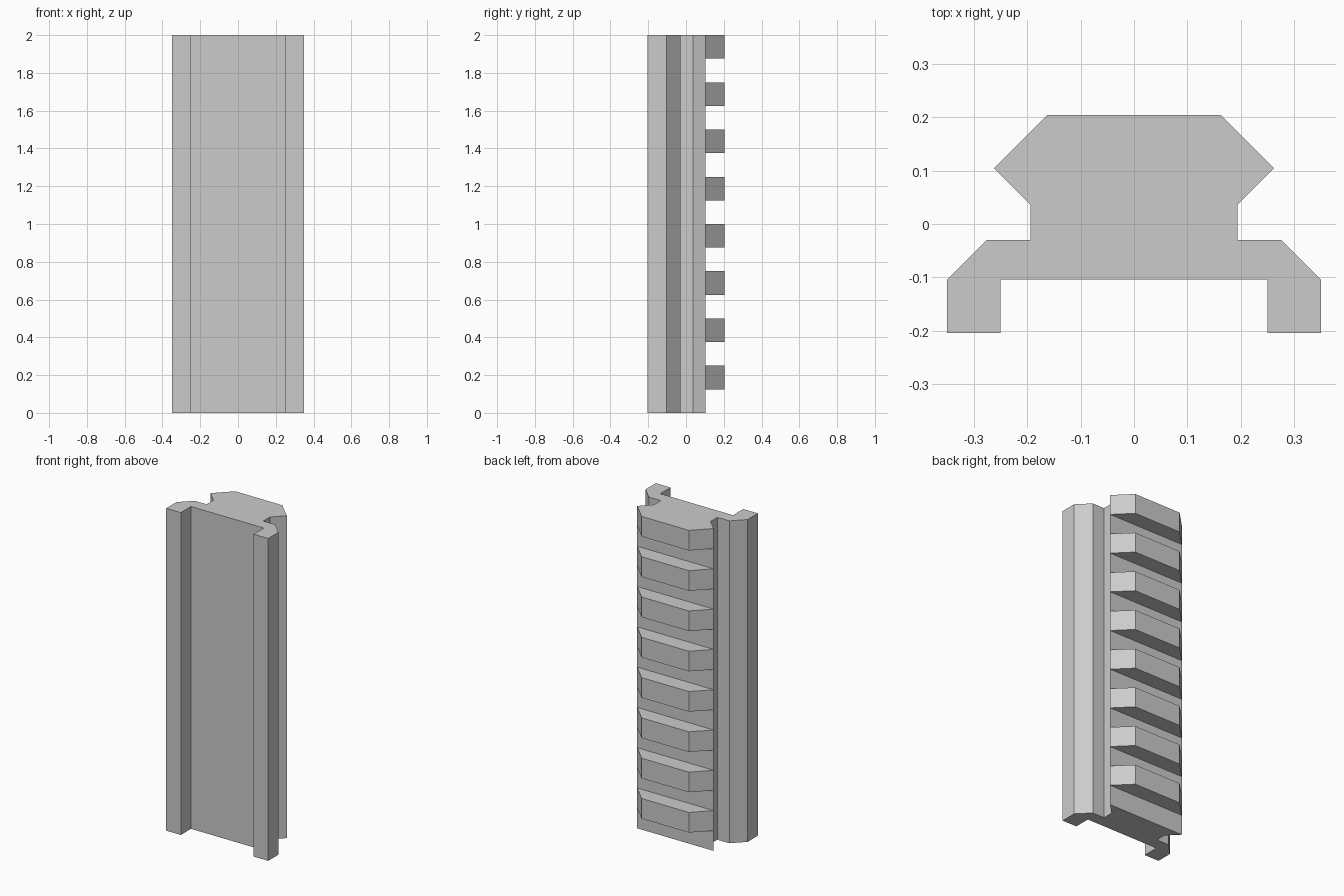
import bpy
import bmesh
from mathutils import Vector

cube = bpy.data.objects.get("Cube")
if cube:
    bpy.data.objects.remove(cube, do_unlink=True)

LENGTH = 2.0
PITCH = LENGTH / 16          # tooth height equals slot height
BACK = 0.104                 # floor of the slots
TOOTH_DEPTH = 0.1

# Grey plastic
grey = bpy.data.materials.new("grey")
grey.use_nodes = True
colour = (0.6, 0.6, 0.6, 1)
grey.diffuse_color = colour
grey.node_tree.nodes["Principled BSDF"].inputs["Base Color"].default_value = colour

# Half cross-section, from the inner lip of the front channel to the back edge
half = [(0.25, -0.104), (0.25, -0.204), (0.35, -0.204), (0.35, -0.104),
        (0.276, -0.03), (0.194, -0.03), (0.194, 0.036), (0.262, BACK)]
outline = half + [(-x, y) for x, y in reversed(half)]

# Rail body: extrude the mirrored section upward
bm = bmesh.new()
base = bm.faces.new([bm.verts.new((x, y, 0)) for x, y in outline])
top = bmesh.ops.extrude_face_region(bm, geom=[base], use_keep_orig=True)["geom"]
bmesh.ops.translate(bm, vec=(0, 0, LENGTH),
                    verts=[v for v in top if isinstance(v, bmesh.types.BMVert)])
bmesh.ops.recalc_face_normals(bm, faces=bm.faces)


def back_faces():
    return [f for f in bm.faces
            if all(abs(v.co.y - BACK) < 1e-4 for v in f.verts)]


# Slice only the back face into tooth and slot bands
for i in range(1, 16):
    geom = set()
    for f in back_faces():
        geom.update([f, *f.edges, *f.verts])
    bmesh.ops.bisect_plane(bm, geom=list(geom), dist=1e-5,
                           plane_co=(0, 0, i * PITCH), plane_no=(0, 0, 1))

# Teeth: pull out every second band and chamfer its ends
bands = [f for f in back_faces()
         if int(f.calc_center_median().z / PITCH) % 2 == 1]
for f in bmesh.ops.extrude_discrete_faces(bm, faces=bands)["faces"]:
    for v in f.verts:
        v.co += Vector((-TOOTH_DEPTH if v.co.x > 0 else TOOTH_DEPTH, TOOTH_DEPTH, 0))

bmesh.ops.remove_doubles(bm, verts=bm.verts, dist=1e-5)
bmesh.ops.recalc_face_normals(bm, faces=bm.faces)
mesh = bpy.data.meshes.new("toothed_rail")
bm.to_mesh(mesh)
bm.free()
mesh.materials.append(grey)
rail = bpy.data.objects.new("toothed_rail", mesh)
bpy.context.collection.objects.link(rail)
